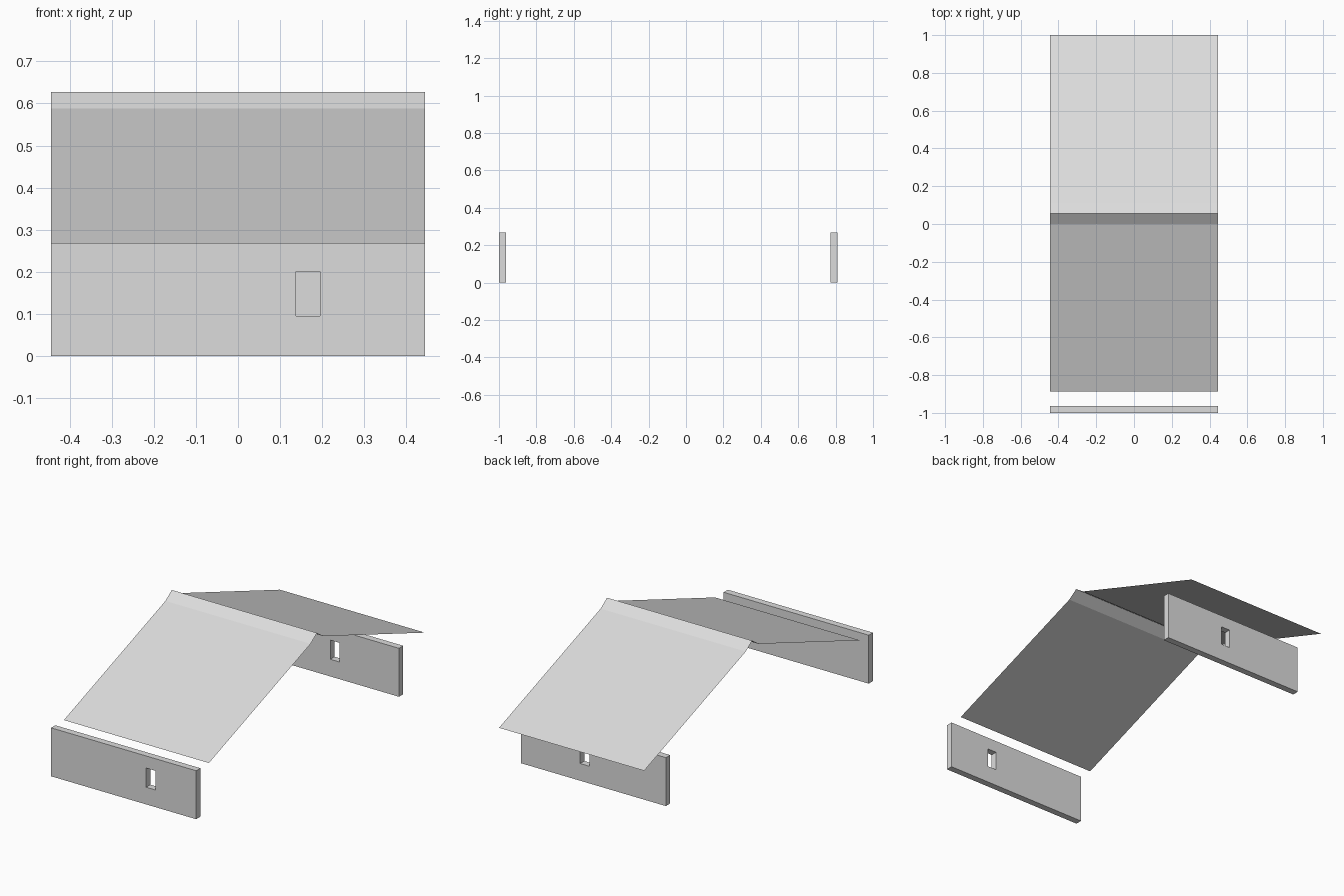
import bpy
import bmesh

if "Cube" in bpy.data.objects:
    bpy.data.objects.remove(bpy.data.objects["Cube"])

HALF_WIDTH = 0.444
WALL_HEIGHT = 0.268
WALL_THICKNESS = 0.037

grey = bpy.data.materials.new("plain_grey")
grey.diffuse_color = (0.72, 0.72, 0.72, 1)
grey.use_nodes = True
grey.node_tree.nodes["Principled BSDF"].inputs["Base Color"].default_value = grey.diffuse_color


def finish(name, bm):
    mesh = bpy.data.meshes.new(name)
    bm.to_mesh(mesh)
    bm.free()
    mesh.materials.append(grey)
    obj = bpy.data.objects.new(name, mesh)
    bpy.context.collection.objects.link(obj)
    return obj


def wall(name, y, window_x):
    """Slab with a through window: a 3x3 grid without its centre, extruded."""
    xs = (-HALF_WIDTH, window_x - 0.0285, window_x + 0.0285, HALF_WIDTH)
    zs = (0, 0.095, 0.201, WALL_HEIGHT)
    bm = bmesh.new()
    grid = [[bm.verts.new((x, y, z)) for x in xs] for z in zs]
    for r in range(3):
        for c in range(3):
            if (r, c) != (1, 1):
                bm.faces.new((grid[r][c], grid[r][c + 1],
                              grid[r + 1][c + 1], grid[r + 1][c]))
    res = bmesh.ops.extrude_face_region(bm, geom=bm.faces[:], use_keep_orig=True)
    moved = [g for g in res["geom"] if isinstance(g, bmesh.types.BMVert)]
    bmesh.ops.translate(bm, vec=(0, WALL_THICKNESS, 0), verts=moved)
    bmesh.ops.recalc_face_normals(bm, faces=bm.faces[:])
    return finish(name, bm)


def sheet(name, profile):
    """Thin sheet swept across the width from (y, z) points, facing up."""
    bm = bmesh.new()
    rows = [[bm.verts.new((x, y, z)) for x in (-HALF_WIDTH, HALF_WIDTH)]
            for y, z in profile]
    for a, b in zip(rows, rows[1:]):
        bm.faces.new((a[0], a[1], b[1], b[0]))
    return finish(name, bm)


# Long walls, each with one small window
wall("front_wall", -1.0, 0.1665)
wall("back_wall", 0.773, 0.052)

# Roof slopes and the steeper ridge cap between them
sheet("front_roof", [(-0.888, WALL_HEIGHT), (0, 0.588)])
sheet("ridge_cap", [(0, 0.588), (0.056, 0.627), (0.112, 0.588)])
sheet("back_roof", [(0.112, 0.588), (1.0, WALL_HEIGHT)])
